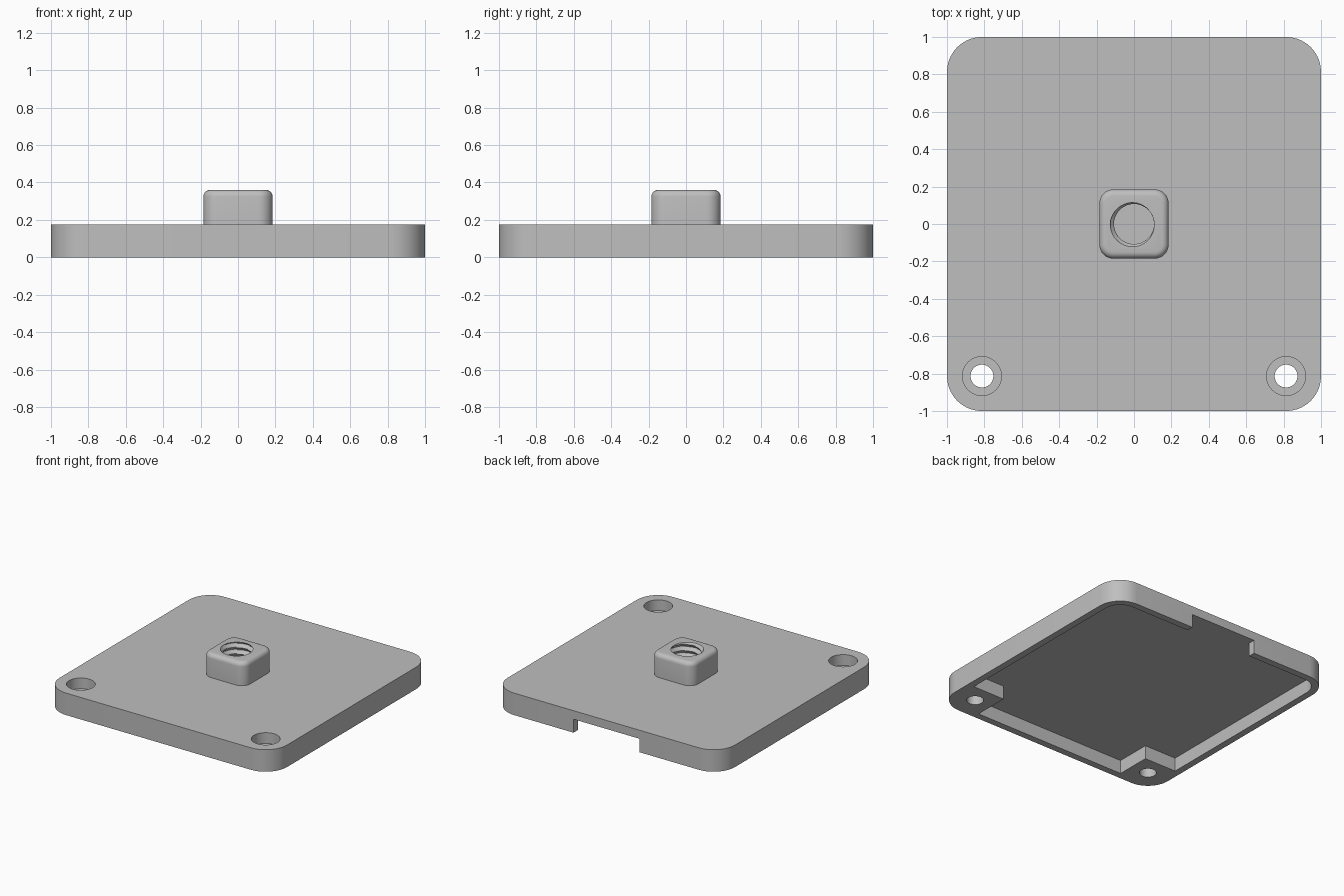
import bpy, bmesh, math

if "Cube" in bpy.data.objects:
    bpy.data.objects.remove(bpy.data.objects["Cube"])

PLATE_TOP, POCKET_TOP, BOSS_TOP = 0.175, 0.107, 0.36
WALL, CORNER = 0.054, 0.187
HOLE = 0.813

grey = bpy.data.materials.new("matte grey")
grey.use_nodes = True
colour = (0.52, 0.52, 0.52, 1)
grey.diffuse_color = colour
grey.node_tree.nodes["Principled BSDF"].inputs["Base Color"].default_value = colour


def make_object(name, bm):
    bmesh.ops.recalc_face_normals(bm, faces=bm.faces)
    mesh = bpy.data.meshes.new(name)
    bm.to_mesh(mesh)
    bm.free()
    mesh.materials.append(grey)
    obj = bpy.data.objects.new(name, mesh)
    bpy.context.collection.objects.link(obj)
    return obj


def prism(outline, z0, z1):
    bm = bmesh.new()
    base = bm.faces.new([bm.verts.new((x, y, z0)) for x, y in outline])
    top = bmesh.ops.extrude_face_region(bm, geom=[base])["geom"]
    bmesh.ops.translate(bm, vec=(0, 0, z1 - z0),
                        verts=[v for v in top if isinstance(v, bmesh.types.BMVert)])
    return bm


def arc(cx, cy, r, start, sweep, steps):
    angles = [math.radians(start + sweep * i / steps) for i in range(steps + 1)]
    return [(cx + r * math.cos(a), cy + r * math.sin(a)) for a in angles]


def rounded_square(half, r, steps=10):
    c = half - r
    centres = [(c, c), (-c, c), (-c, -c), (c, -c)]
    return [p for i, (x, y) in enumerate(centres) for p in arc(x, y, r, 90 * i, 90, steps)]


def disc(x, y, r):
    return arc(x, y, r, 0, 360, 48)[:-1]


def cut(target, cutter):
    mod = target.modifiers.new("cut", 'BOOLEAN')
    mod.operation = 'DIFFERENCE'
    mod.solver = 'EXACT'
    mod.object = cutter
    bpy.context.view_layer.objects.active = target
    bpy.ops.object.modifier_apply(modifier=mod.name)
    bpy.data.objects.remove(cutter)


def smooth(obj, angle):
    bpy.ops.object.select_all(action='DESELECT')
    obj.select_set(True)
    bpy.context.view_layer.objects.active = obj
    bpy.ops.object.shade_smooth_by_angle(angle=math.radians(angle))


# Base plate
plate = make_object("base_plate", prism(rounded_square(1, CORNER), 0, PLATE_TOP))

# Underside pocket, leaving a square screw post in each front corner
inner, post, r = 1 - WALL, 0.667, CORNER - WALL
c = inner - r
pocket = arc(c, c, r, 0, 90, 10) + arc(-c, c, r, 90, 90, 10)
pocket += [(-inner, -post), (-post, -post), (-post, -inner),
           (post, -inner), (post, -post), (inner, -post)]
cut(plate, make_object("pocket_cutter", prism(pocket, -0.1, POCKET_TOP)))

# Cable notch through the back wall
notch = [(-0.29, 0.9), (0.29, 0.9), (0.29, 1.1), (-0.29, 1.1)]
cut(plate, make_object("notch_cutter", prism(notch, -0.1, POCKET_TOP)))

# Counterbored screw holes
for side in (-1, 1):
    x = side * HOLE
    cut(plate, make_object("hole_cutter", prism(disc(x, -HOLE, 0.061), -0.1, 0.3)))
    cut(plate, make_object("counterbore_cutter", prism(disc(x, -HOLE, 0.104), 0.09, 0.3)))
smooth(plate, 30)

# Raised central boss with rounded upper edges
bm = prism(rounded_square(0.185, 0.075, 8), PLATE_TOP - 0.005, BOSS_TOP)
rim = [e for e in bm.edges if all(v.co.z > BOSS_TOP - 0.001 for v in e.verts)]
bmesh.ops.bevel(bm, geom=rim, offset=0.035, segments=5, profile=0.5, affect='EDGES')
boss = make_object("threaded_boss", bm)

# Helical thread cut into the boss
PITCH, MINOR, MAJOR, SIDES, PER_TURN = 0.051, 0.107, 0.128, 40, 8
bm = bmesh.new()
rings = []
z = 0.18
while z < BOSS_TOP + 0.02:
    ring = []
    for i in range(SIDES):
        a = math.tau * i / SIDES
        phase = ((z - BOSS_TOP) / PITCH - (a - math.radians(205)) / math.tau) % 1
        depth = min(1, max(0, 1.3 * abs(2 * phase - 1) - 0.15))
        rad = MINOR + (MAJOR - MINOR) * depth
        ring.append(bm.verts.new((rad * math.cos(a), rad * math.sin(a), z)))
    rings.append(ring)
    z += PITCH / PER_TURN
for low, high in zip(rings, rings[1:]):
    for i in range(SIDES):
        j = (i + 1) % SIDES
        bm.faces.new((low[i], low[j], high[j], high[i]))
bm.faces.new(rings[0])
bm.faces.new(rings[-1])
bmesh.ops.triangulate(bm, faces=bm.faces)
cut(boss, make_object("thread_cutter", bm))
smooth(boss, 35)
